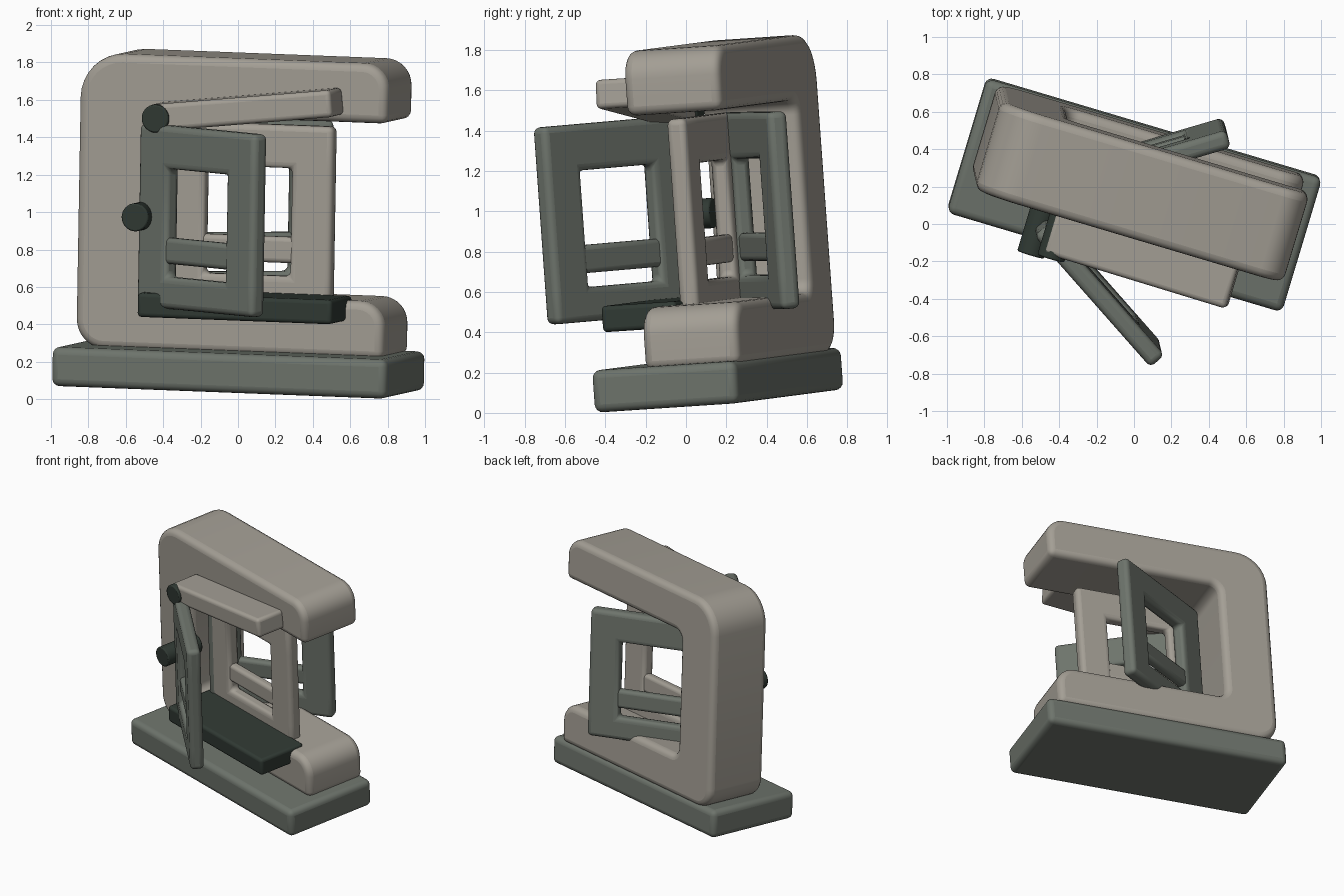
import bpy, bmesh, math
from mathutils import Matrix, Vector

if "Cube" in bpy.data.objects:
    bpy.data.objects.remove(bpy.data.objects["Cube"])

# Tilted frame shared by every part
X = Vector((0.958, -0.285, -0.037)).normalized()
Z = X.cross(Vector((0.281, 0.957, 0.064))).normalized()
Y = Z.cross(X)
FRAME = Matrix((X, Y, Z)).transposed().to_4x4()
FRAME.translation = (0, 0.165, 0.058)


def material(name, rgb):
    m = bpy.data.materials.new(name)
    m.diffuse_color = (*rgb, 1)
    m.use_nodes = True
    m.node_tree.nodes["Principled BSDF"].inputs["Base Color"].default_value = m.diffuse_color
    return m


TAUPE = material("warm_taupe", (0.37, 0.345, 0.30))
SAGE = material("grey_sage", (0.155, 0.175, 0.15))
DARK = material("dark_green_grey", (0.03, 0.042, 0.034))


def finish(name, bm, mat, bevel, local=Matrix(), segments=4):
    bmesh.ops.recalc_face_normals(bm, faces=bm.faces)
    mesh = bpy.data.meshes.new(name)
    bm.to_mesh(mesh)
    bm.free()
    mesh.materials.append(mat)
    ob = bpy.data.objects.new(name, mesh)
    bpy.context.collection.objects.link(ob)
    ob.matrix_world = FRAME @ local
    mod = ob.modifiers.new("soft_edges", 'BEVEL')
    mod.width, mod.segments = bevel, segments
    mod.limit_method, mod.angle_limit = 'ANGLE', math.radians(40)
    bpy.ops.object.select_all(action='DESELECT')
    ob.select_set(True)
    bpy.context.view_layer.objects.active = ob
    bpy.ops.object.shade_smooth_by_angle(angle=math.radians(40))
    return ob


def box(name, lo, hi, mat, bevel, local=Matrix()):
    bm = bmesh.new()
    bmesh.ops.create_cube(bm, size=1)
    for v in bm.verts:
        v.co = [(a + b) / 2 + c * (b - a) for a, b, c in zip(lo, hi, v.co)]
    return finish(name, bm, mat, bevel, local)


def rounded(corners, steps=8):
    """Outline of (x, z, radius) corners, each rounded by an arc."""
    out = []
    for i, (x, z, r) in enumerate(corners):
        p = Vector((x, z))
        a = (Vector(corners[i - 1][:2]) - p).normalized()
        b = (Vector(corners[(i + 1) % len(corners)][:2]) - p).normalized()
        if r == 0:
            out.append(p)
            continue
        c = p + (a + b) * r
        for k in range(steps + 1):
            t = k / steps * math.pi / 2
            out.append(c - b * r * math.cos(t) - a * r * math.sin(t))
    return out


def extrude(bm, faces, depth):
    geo = bmesh.ops.extrude_face_region(bm, geom=faces)["geom"]
    bmesh.ops.translate(bm, vec=(0, depth, 0),
                        verts=[g for g in geo if isinstance(g, bmesh.types.BMVert)])


def panel(name, mat, u, v, angle):
    """Window frame hinged at its left edge, with one crossbar."""
    local = Matrix.Translation((u, v, 0)) @ Matrix.Rotation(math.radians(angle), 4, 'Z')
    xs, zs = (0, 0.23, 0.71, 0.94), (0.44, 0.61, 1.19, 1.42)
    bm = bmesh.new()
    g = [[bm.verts.new((x, -0.05, z)) for z in zs] for x in xs]
    faces = [bm.faces.new((g[i][j], g[i + 1][j], g[i + 1][j + 1], g[i][j + 1]))
             for i in range(3) for j in range(3) if (i, j) != (1, 1)]
    extrude(bm, faces, 0.1)
    finish(name, bm, mat, 0.032, local)
    box(name + "_crossbar", (0.2, -0.035, 0.68), (0.74, 0.035, 0.82), mat, 0.025, local)


def peg(name, u, w, front, back, r):
    bm = bmesh.new()
    bmesh.ops.create_cone(bm, cap_ends=True, segments=32, radius1=r, radius2=r, depth=back - front)
    rot = Matrix.Rotation(math.pi / 2, 4, 'X')
    bmesh.ops.transform(bm, matrix=Matrix.Translation((u, (front + back) / 2, w)) @ rot, verts=bm.verts)
    finish(name, bm, DARK, 0.008, segments=2)


# Base slab
box("base", (-0.935, -0.375, 0), (0.935, 0.375, 0.21), SAGE, 0.04)

# C-shaped body
outline = rounded([(-0.88, 0.19, 0.16), (0.84, 0.19, 0), (0.84, 0.5, 0.14), (-0.49, 0.5, 0.07),
                   (-0.49, 1.455, 0.07), (0.84, 1.455, 0), (0.84, 1.775, 0.14), (-0.88, 1.775, 0.24)])
bm = bmesh.new()
face = bm.faces.new([bm.verts.new((p.x, -0.125, p.y)) for p in outline])
extrude(bm, [face], 0.495)
finish("c_body", bm, TAUPE, 0.045)

# Three hinged window panels
panel("middle_panel", TAUPE, -0.43, 0.03, 0)
panel("front_panel", SAGE, -0.47, -0.24, -32)
panel("back_panel", SAGE, -0.44, 0.0, 33)

# Raised upper bar and flat lower bar
tilt = Matrix.Translation((-0.38, 0, 1.455)) @ Matrix.Rotation(math.radians(-6.6), 4, 'Y')
box("upper_bar", (-0.04, -0.35, -0.07), (0.98, -0.11, 0.075), TAUPE, 0.025, tilt)
box("lower_bar", (-0.456, -0.39, 0.39), (0.63, 0.0, 0.52), DARK, 0.022)

# Pivot pegs
peg("upper_peg", -0.38, 1.455, -0.37, -0.1, 0.075)
peg("side_peg", -0.469, 0.925, -0.415, -0.1, 0.075)
